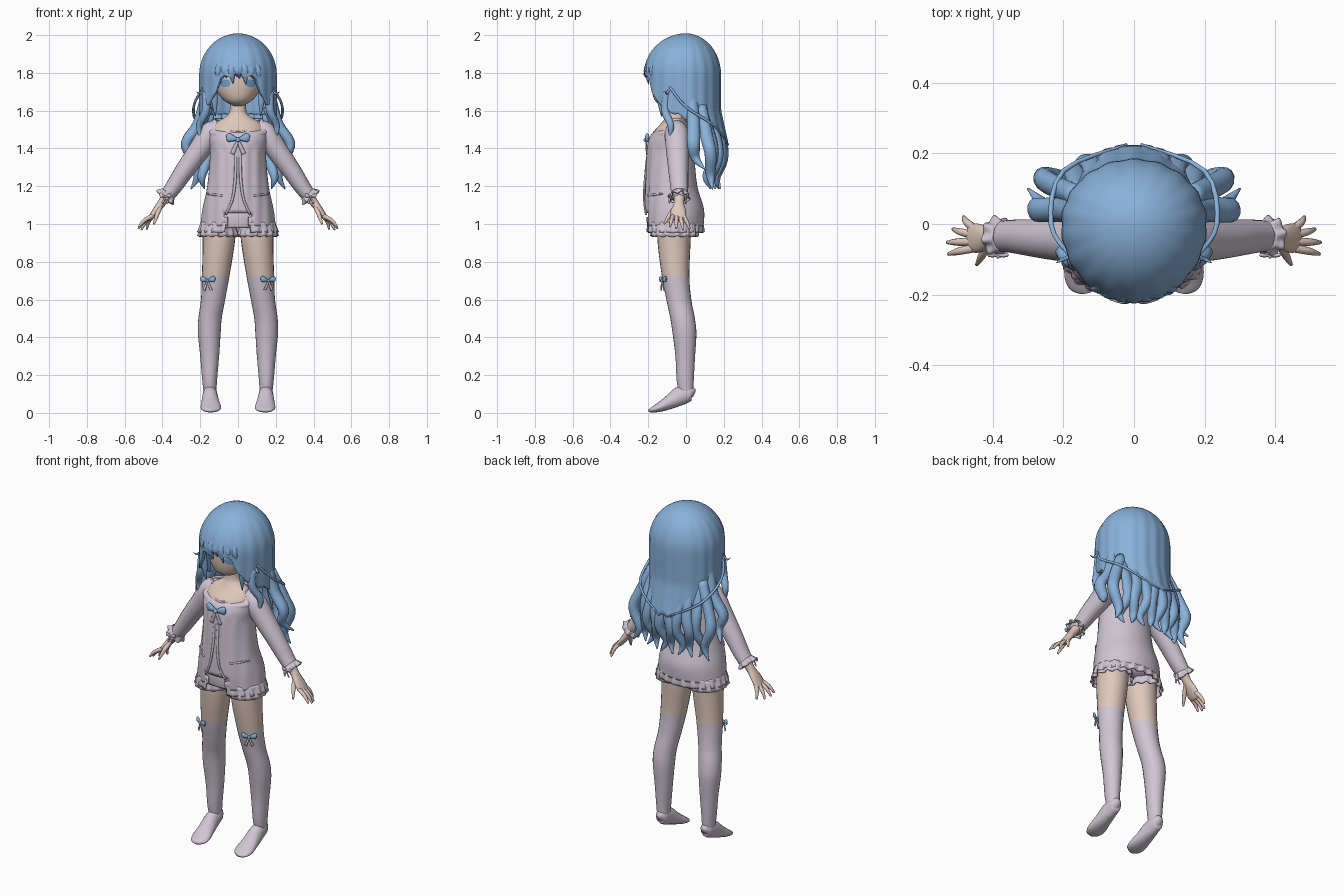
import bpy, bmesh, math
from mathutils import Vector, Matrix
from mathutils.bvhtree import BVHTree

if "Cube" in bpy.data.objects:
    bpy.data.objects.remove(bpy.data.objects["Cube"])


def material(name, rgb):
    mat = bpy.data.materials.new(name)
    mat.use_nodes = True
    mat.diffuse_color = (*rgb, 1)
    mat.node_tree.nodes["Principled BSDF"].inputs["Base Color"].default_value = (*rgb, 1)
    return mat


HAIR = material("hair blue", (.25, .44, .70))
CLOTH = material("pale lilac", (.63, .56, .65))
SKIN = material("skin", (.74, .58, .50))
EYE = material("eye blue", (.16, .36, .62))
BOW = material("ribbon blue", (.27, .46, .70))


def finish(name, bm, mats):
    bmesh.ops.recalc_face_normals(bm, faces=bm.faces)
    mesh = bpy.data.meshes.new(name)
    bm.to_mesh(mesh)
    bm.free()
    for mat in mats:
        mesh.materials.append(mat)
    for poly in mesh.polygons:
        poly.use_smooth = True
    obj = bpy.data.objects.new(name, mesh)
    bpy.context.collection.objects.link(obj)
    return obj


def spline(points, steps):
    """Smooth path through rows of numbers."""
    rows = [Vector(p) for p in points]
    rows = [rows[0]] + rows + [rows[-1]]
    out = []
    for a, b, c, d in zip(rows, rows[1:], rows[2:], rows[3:]):
        for k in range(steps):
            t = k / steps
            out.append(b + (c - a) * (t / 2) + (a * 2 - b * 5 + c * 4 - d) * (t * t / 2)
                       + (b * 3 - a - c * 3 + d) * (t ** 3 / 2))
    return out + [rows[-1]]


def grid_faces(bm, rings, closed=True):
    for low, high in zip(rings, rings[1:]):
        for i in range(len(low) - (not closed)):
            j = (i + 1) % len(low)
            bm.faces.new((low[i], low[j], high[j], high[i]))


def tube(name, points, mats, sides=16, side=(1, 0, 0), flat=False, caps=True, steps=4):
    """Loft ellipses along a path; each row is x, y, z, half width, half depth."""
    path = spline(points, steps)
    bm, rings = bmesh.new(), []
    for i, row in enumerate(path):
        ahead, behind = path[min(i + 1, len(path) - 1)], path[max(i - 1, 0)]
        tangent = Vector((0, 0, 1)) if flat else Vector((ahead - behind)[:3]).normalized()
        u = Vector(side) - tangent * tangent.dot(Vector(side))
        u.normalize()
        v = tangent.cross(u)
        wide, deep = max(row[3], .001), max(row[4], .001)
        angles = [math.tau * k / sides for k in range(sides)]
        rings.append([bm.verts.new(Vector(row[:3]) + u * wide * math.cos(a) + v * deep * math.sin(a))
                      for a in angles])
    grid_faces(bm, rings)
    if caps:
        bm.faces.new(rings[0])
        bm.faces.new(rings[-1])
    return finish(name, bm, mats)


def solidify(obj, thickness, offset=-1):
    mod = obj.modifiers.new("thickness", "SOLIDIFY")
    mod.thickness, mod.offset = thickness, offset


def frill(name, matrix, top, bottom, height, waves, amp, gap=0):
    """Wavy ruffle hanging between two ellipses, with an optional front gap."""
    bm, rings, count = bmesh.new(), [], waves * 8
    for k in range(5):
        t, ring = k / 4, []
        for i in range(count + 1):
            a = -math.pi / 2 + gap + (math.tau - 2 * gap) * i / count
            wave = amp * t * math.sin(a * waves)
            rx, ry = (top[n] + (bottom[n] - top[n]) * t + wave for n in (0, 1))
            ring.append(bm.verts.new(matrix @ Vector(
                (rx * math.cos(a), ry * math.sin(a), -height * t + wave / 2))))
        rings.append(ring)
    grid_faces(bm, rings, closed=False)
    solidify(finish(name, bm, [CLOTH]), .006)


def bow(name, center, size, yaw, loop_mat, tail_mat):
    frame = Matrix.Translation(center) @ Matrix.Rotation(yaw, 4, "Z") @ Matrix.Scale(size, 4)
    parts = [tube(name + "_knot", [(0, -.1, .2, .05, .05), (0, -.1, .1, .2, .2),
                                   (0, -.1, -.1, .2, .2), (0, -.1, -.2, .05, .05)], [loop_mat], 10)]
    for s in (1, -1):
        parts.append(tube(name + "_loop", [(0, 0, 0, .1, .1), (s * .4, -.05, .12, .25, .16),
                          (s * .8, 0, .2, .38, .18), (s, 0, .2, .2, .08)], [loop_mat], 12, (0, 0, 1)))
        parts.append(tube(name + "_tail", [(0, -.05, 0, .1, .06), (s * .2, -.1, -.5, .15, .07),
                          (s * .5, -.05, -1.2, .2, .05)], [tail_mat], 10))
    for obj in parts:
        obj.data.transform(frame)


# Head, neck and upper chest
head = tube("head", [(0, -.1, 1.625, .02, .02), (0, -.092, 1.65, .07, .07), (0, -.075, 1.7, .11, .105),
                     (0, -.06, 1.77, .13, .125), (0, -.04, 1.86, .135, .135), (0, -.03, 1.93, .07, .07)],
            [SKIN], 32, flat=True)
tube("neck_and_chest", [(0, -.05, 1.7, .042, .042), (0, -.055, 1.6, .044, .042), (0, -.06, 1.565, .07, .05),
                        (0, -.065, 1.535, .12, .065), (0, -.075, 1.48, .14, .1), (0, -.08, 1.4, .13, .11)],
     [SKIN], 32, flat=True)

# Eyes laid on the face
face = BVHTree.FromPolygons([v.co for v in head.data.vertices], [p.vertices[:] for p in head.data.polygons])
for s, word in ((1, "left"), (-1, "right")):
    bm = bmesh.new()
    bmesh.ops.create_grid(bm, x_segments=10, y_segments=10, size=1)
    for v in bm.verts:
        px, pz = v.co.x, v.co.y
        x = s * .067 + .028 * px * math.sqrt(1 - pz * pz / 2)
        z = 1.745 + .021 * pz * math.sqrt(1 - px * px / 2)
        hit = face.ray_cast(Vector((x, -1, z)), Vector((0, 1, 0)))[0]
        v.co = Vector((x, hit.y - .004, z))
    finish(word + "_eye", bm, [EYE])

# Hair shell: fringe, sides and long back
EDGE = ((0, 1.8), (27, 1.785), (38, 1.69), (65, 1.61), (95, 1.56), (130, 1.45), (181, 1.43))


def hair_edge(deg):
    for (a, low), (b, high) in zip(EDGE, EDGE[1:]):
        if a <= deg <= b:
            return low + (high - low) * (deg - a) / (b - a)


bm, rings = bmesh.new(), []
for k in range(27):
    ring = []
    for i in range(120):
        a = math.tau * i / 120 - math.pi
        edge = hair_edge(abs(math.degrees(a))) - .018 * abs(math.sin(a * 9))
        z = 1.79 + .21 * math.cos(k / 12 * math.pi / 2) if k < 13 else 1.79 + (edge - 1.79) * (k - 12) / 14
        r = math.sin(max(k, .1) / 12 * math.pi / 2) if k < 13 else 1
        r *= 1 + .012 * math.cos(a * 18) * min(k / 14, 1)
        flare = max(0, 1.6 - z) * .22
        depth = .213 if math.cos(a) > 0 else .175 + flare
        ring.append(bm.verts.new((.197 * r * math.sin(a), -depth * r * math.cos(a), z)))
    rings.append(ring)
grid_faces(bm, rings)
bm.faces.new(rings[0])
solidify(finish("hair_shell", bm, [HAIR]), .018, 0)

# Fringe tips
for i, drop in enumerate((.045, .02, .05, .025, .055, .02, .045)):
    x = (i - 3) * .034
    y = -.213 * math.sqrt(1 - (x / .2) ** 2)
    tube("fringe_lock", [(x * .8, y + .018, 1.87, .01, .008), (x, y, 1.81, .021, .012),
                         (x + .008, y + .012, 1.795 - drop, .002, .002)], [HAIR], 10)

# Wavy locks down the back
for i in range(8):
    x = (i - 3.5) * .047
    y, w = .175 - 2 * x * x, .012 * (-1) ** i
    tube("back_lock", [(x * .95, y - .02, 1.58, .026, .015), (x, y + .02, 1.44, .034, .024),
                       (x * 1.08 + w, y + .022, 1.34, .029, .026), (x * 1.1 - w, y - .012, 1.25, .022, .022),
                       (x * 1.15 + w, y + .008, 1.175 + abs(w), .003, .003)], [HAIR], 12)

# Side locks, shoulder locks and the loose trailing strands
LOCKS = {
    "side_lock": [(.17, .03, 1.68, .03, .03), (.21, .04, 1.53, .03, .035), (.275, .04, 1.43, .028, .035),
                  (.255, .05, 1.35, .022, .025), (.3, .1, 1.29, .003, .003)],
    "long_side_lock": [(.16, .08, 1.62, .03, .03), (.23, .11, 1.46, .03, .035), (.255, .13, 1.37, .03, .032),
                       (.215, .13, 1.26, .022, .025), (.25, .14, 1.185, .003, .003)],
    "shoulder_lock": [(.165, -.1, 1.7, .025, .02), (.17, -.11, 1.6, .022, .022), (.205, -.08, 1.52, .018, .018),
                      (.195, -.09, 1.44, .003, .003)],
    "cheek_lock": [(.135, -.14, 1.76, .02, .014), (.125, -.14, 1.66, .018, .014), (.12, -.13, 1.57, .002, .002)],
    "temple_wisp": [(.17, -.09, 1.72, .008, .008), (.2, -.1, 1.69, .006, .006), (.22, -.11, 1.7, .001, .001)],
    "trailing_strand": [(.18, -.09, 1.73, .006, .006), (.235, 0, 1.62, .007, .007),
                        (.2, .15, 1.52, .007, .007), (.02, .225, 1.42, .004, .004)],
}
for name, rows in LOCKS.items():
    for s, word in ((1, "left_"), (-1, "right_")):
        tube(word + name, [(s * row[0], *row[1:]) for row in rows], [HAIR], 12, (.8, .1, .6))

# Jacket body with scooped neck and open front hem
jacket = tube("jacket", [(0, -.055, 1.56, .125, .052), (0, -.07, 1.51, .155, .088), (0, -.08, 1.45, .155, .117),
                         (0, -.083, 1.37, .148, .126), (0, -.078, 1.2, .163, .138), (0, -.062, 1.08, .188, .157),
                         (0, -.06, .99, .2, .153)], [CLOTH], 64, flat=True, caps=False, steps=5)
bm = bmesh.new()
bm.from_mesh(jacket.data)
cut = []
for f in bm.faces:
    c = f.calc_center_median()
    if c.y < -.1 and abs(c.x) < .065 and c.z < 1.05:
        cut.append(f)
bmesh.ops.delete(bm, geom=cut, context="FACES")
for v in bm.verts:
    if v.co.z > 1.48 and v.co.y < -.06:
        v.co.z -= .05 * min(1, (-.06 - v.co.y) / .05) * (v.co.z - 1.48) / .08
        v.co.y += .012 * math.cos(v.co.x * 10) - .012
    elif v.co.y < -.1 and v.co.z < 1.4:
        v.co.y += .004 * math.sin(abs(v.co.x) * 110)
bm.to_mesh(jacket.data)
bm.free()
solidify(jacket, .01)
tube("neck_trim", [(x * .118, -.17 + .1 * x * x, 1.485 + .06 * x * x, .006, .006)
                   for x in (-1, -.6, -.2, .2, .6, 1)], [CLOTH], 8, (0, 0, 1))
for s in (1, -1):
    tube("front_edge", [(s * .012, -.197, 1.42, .006, .006), (s * .014, -.216, 1.25, .008, .006),
                        (s * .03, -.222, 1.13, .007, .005), (s * .065, -.212, 1.05, .006, .005)], [CLOTH], 8)
    tube("pocket_trim", [(s * .085, -.2, 1.15, .006, .006), (s * .125, -.17, 1.155, .006, .006),
                         (s * .165, -.125, 1.16, .004, .004)], [CLOTH], 8, (0, 0, 1))
frill("jacket_hem", Matrix.Translation((0, -.06, 1.01)), (.197, .152), (.212, .154), .055, 22, .006, .33)
bow("chest_bow", (0, -.205, 1.445), .062, 0, BOW, CLOTH)

# Shorts
tube("shorts", [(0, -.06, 1.14, .13, .11), (0, -.06, 1.05, .178, .135), (0, -.06, .98, .18, .13)],
     [CLOTH], 32, flat=True)

for s, word in ((1, "left_"), (-1, "right_")):
    frill(word + "shorts_hem", Matrix.Translation((s * .104, -.06, 1.0)), (.09, .118), (.107, .125), .065, 14, .006)

    # Leg: bare thigh above, long stocking below
    leg = tube(word + "leg", [(s * .1, -.06, 1.02, .09, .09), (s * .102, -.063, .9, .085, .087),
                              (s * .118, -.055, .725, .073, .073), (s * .132, -.038, .6, .064, .066),
                              (s * .148, -.018, .5, .062, .065), (s * .152, -.008, .42, .06, .063),
                              (s * .15, -.004, .3, .05, .052), (s * .15, -.004, .17, .039, .045),
                              (s * .148, .002, .09, .032, .036)], [SKIN, CLOTH], 24, flat=True, steps=6)
    for poly in leg.data.polygons:
        poly.material_index = int(poly.center.z < .725)
    tube(word + "foot", [(s * .148, .045, .1, .012, .015), (s * .148, .025, .105, .033, .04),
                         (s * .148, -.03, .09, .04, .05), (s * .146, -.09, .055, .048, .037),
                         (s * .143, -.145, .028, .054, .024), (s * .138, -.18, .016, .042, .014),
                         (s * .135, -.195, .012, .015, .008)], [CLOTH], 20)
    bow(word + "knee_bow", (s * .16, -.122, .7), .042, s * .4, BOW, CLOTH)

    # Sleeve with ruffled cuff
    tube(word + "sleeve", [(s * .09, -.05, 1.525, .035, .03), (s * .14, -.05, 1.485, .062, .06),
                           (s * .21, -.045, 1.385, .06, .057), (s * .285, -.04, 1.28, .053, .05),
                           (s * .345, -.035, 1.19, .047, .043), (s * .385, -.035, 1.14, .043, .036)],
         [CLOTH], 20, (0, 1, 0))
    arm_dir = Vector((s * .65, 0, -.76))
    cuff = Matrix.Translation((s * .368, -.035, 1.162)) @ arm_dir.to_track_quat("-Z", "Y").to_matrix().to_4x4()
    frill(word + "cuff", cuff, (.042, .042), (.055, .055), .032, 8, .007)
    bow(word + "cuff_bow", (s * .385, -.088, 1.145), .03, 0, CLOTH, CLOTH)

    # Hand with spread fingers
    tube(word + "hand", [(s * .37, -.035, 1.16, .03, .026), (s * .405, -.037, 1.11, .027, .022),
                         (s * .435, -.04, 1.07, .04, .018), (s * .46, -.04, 1.035, .04, .014),
                         (s * .47, -.04, 1.022, .03, .008)], [SKIN], 16, (0, 1, 0))
    tips = ((.525, -.085, .985), (.528, -.052, .975), (.512, -.015, .968), (.482, .02, .972))
    for i, tip in enumerate(tips):
        start = Vector((s * .45, -.068 + i * .018, 1.045))
        end = Vector((s * tip[0], tip[1], tip[2]))
        mid = start.lerp(end, .55) + Vector((s * .006, 0, .006))
        tube(word + "finger", [(*start, .012, .012), (*mid, .0105, .0105), (*end, .005, .005)],
             [SKIN], 10, (0, 1, 0))
    tube(word + "thumb", [(s * .41, -.05, 1.095, .013, .013), (s * .428, -.085, 1.05, .012, .012),
                          (s * .445, -.115, 1.0, .005, .005)], [SKIN], 10, (0, 1, 0))
